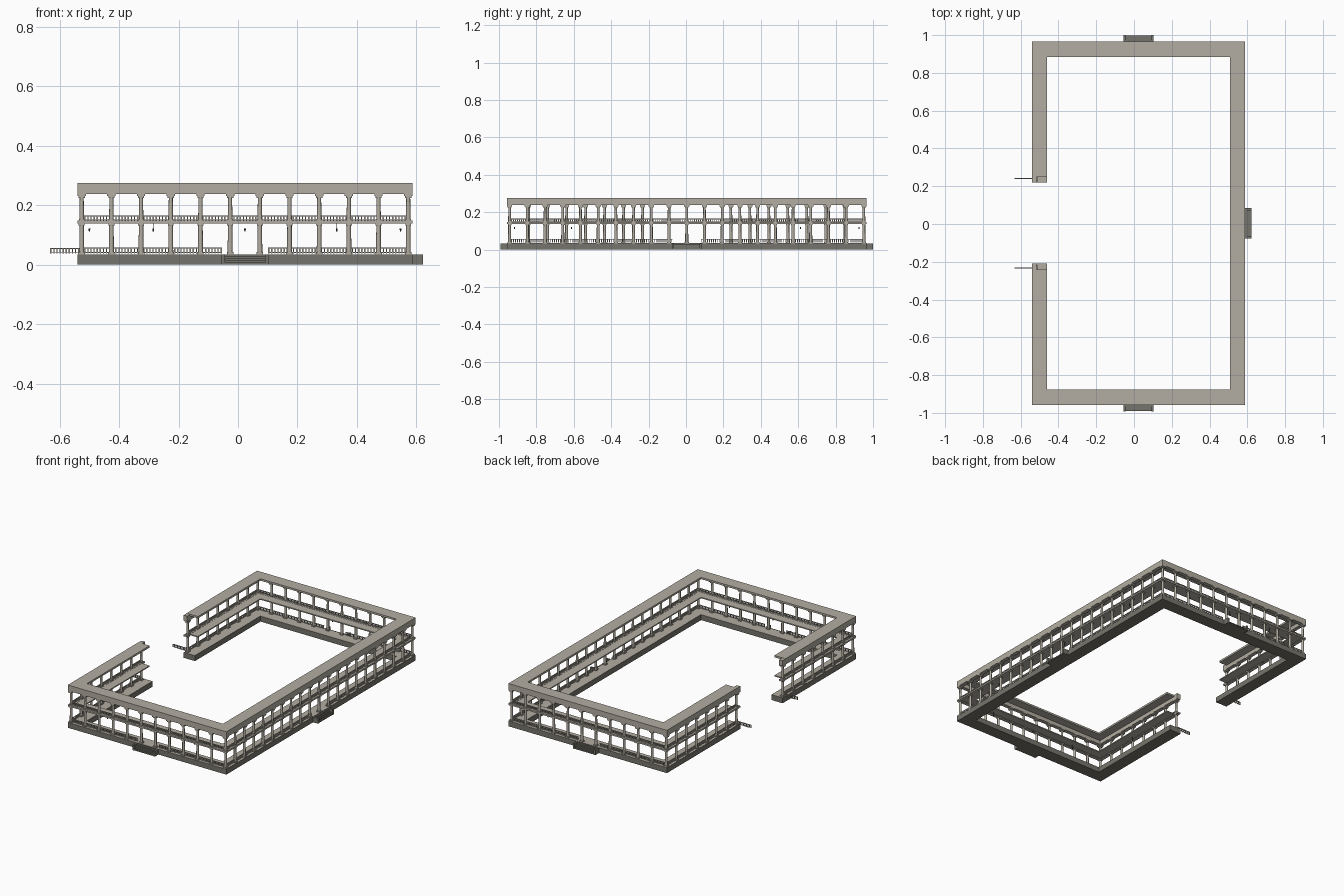
import bpy, bmesh
from mathutils import Matrix, Vector

if "Cube" in bpy.data.objects:
    bpy.data.objects.remove(bpy.data.objects["Cube"], do_unlink=True)


def material(name, rgb):
    m = bpy.data.materials.new(name)
    m.use_nodes = True
    m.diffuse_color = (*rgb, 1)
    m.node_tree.nodes["Principled BSDF"].inputs["Base Color"].default_value = (*rgb, 1)
    return m


STONE = material("pale stone", (0.45, 0.42, 0.36))
PLINTH = material("dark grey stone", (0.18, 0.175, 0.15))
METAL = material("dark metal", (0.06, 0.06, 0.055))

# Outer limits of the arcade and of the opening on its -x side
X0, X1, Y0, Y1 = -0.54, 0.587, -0.957, 0.965
GAP0, GAP1 = -0.21, 0.22
INSET = 0.014
CX0, CX1, CY0, CY1 = X0 + INSET, X1 - INSET, Y0 + INSET, Y1 - INSET
END0, END1 = -0.232, 0.24
BASE, FLOOR, FLOOR_TOP, BEAM, TOP = 0.034, 0.138, 0.148, 0.238, 0.275


def box(bm, x0, x1, y0, y1, z0, z1):
    size = Vector((x1 - x0, y1 - y0, z1 - z0))
    mid = Vector((x0 + x1, y0 + y1, z0 + z1)) / 2
    bmesh.ops.create_cube(bm, size=1, matrix=Matrix.Translation(mid) @ Matrix.Diagonal((*size, 1)))


def post(bm, x, y, w, z0, z1):
    box(bm, x - w / 2, x + w / 2, y - w / 2, y + w / 2, z0, z1)


def shaft(bm, x, y, r0, r1, z0, z1, sides=12):
    bmesh.ops.create_cone(bm, cap_ends=True, segments=sides, radius1=r0, radius2=r1, depth=z1 - z0,
                          matrix=Matrix.Translation((x, y, (z0 + z1) / 2)))


def finish(name, bm, mat, smooth=False):
    mesh = bpy.data.meshes.new(name)
    bm.to_mesh(mesh)
    bm.free()
    mesh.materials.append(mat)
    ob = bpy.data.objects.new(name, mesh)
    bpy.context.collection.objects.link(ob)
    if smooth:
        bpy.ops.object.select_all(action="DESELECT")
        ob.select_set(True)
        bpy.context.view_layer.objects.active = ob
        bpy.ops.object.shade_smooth_by_angle()
    return ob


def ring(name, mat, w, z0, z1, back=0.0, edge=0.0):
    """Strip of width w around the plan, open on -x; back shortens its two ends."""
    bm = bmesh.new()
    a, b, c, d = X0 + edge, X1 - edge, Y0 + edge, Y1 - edge
    box(bm, a, b, c, c + w, z0, z1)
    box(bm, a, b, d - w, d, z0, z1)
    box(bm, b - w, b, c + w, d - w, z0, z1)
    box(bm, a, a + w, c + w, GAP0 - back, z0, z1)
    box(bm, a, a + w, GAP1 + back, d - w, z0, z1)
    finish(name, bm, mat)


# Base, walkways and roof
ring("base", PLINTH, 0.08, 0, BASE)
ring("ground_walkway", STONE, 0.078, BASE, BASE + 0.001, edge=0.001)
ring("upper_floor_beam", STONE, 0.025, FLOOR, FLOOR_TOP)
ring("upper_walkway", STONE, 0.079, FLOOR + 0.002, FLOOR_TOP - 0.001, back=0.03, edge=0.001)
ring("roof_beam", STONE, 0.025, BEAM, TOP - 0.001)
ring("roof_slab", STONE, 0.08, TOP - 0.012, TOP, back=0.03)


# Column positions along each side
def spread(a, b, n):
    return [a + (b - a) * i / n for i in range(n + 1)]


spots = [(x, y) for x in spread(CX0, CX1, 11) for y in (CY0, CY1)]
spots += [(CX1, y) for y in spread(CY0, CY1, 20)[1:-1]]
spots += [(CX0, y) for y in spread(CY0, END0, 7)[1:]]
spots += [(CX0, y) for y in spread(END1, CY1, 7)[:-1]]

shafts, blocks = bmesh.new(), bmesh.new()
for x, y in spots:
    shaft(shafts, x, y, 0.0085, 0.0075, BASE, FLOOR)
    shaft(shafts, x, y, 0.0078, 0.0065, FLOOR_TOP, BEAM)
    post(blocks, x, y, 0.022, BASE, BASE + 0.008)
    post(blocks, x, y, 0.02, FLOOR - 0.006, FLOOR)
    post(blocks, x, y, 0.018, FLOOR_TOP, FLOOR_TOP + 0.005)
    post(blocks, x, y, 0.021, BEAM - 0.014, BEAM - 0.007)
    post(blocks, x, y, 0.028, BEAM - 0.007, BEAM)
finish("column_shafts", shafts, STONE, smooth=True)
finish("column_caps_and_feet", blocks, STONE)


# Railings with evenly spaced balusters
def railing(bm, p, q, z, h=0.018):
    p, q = Vector(p), Vector(q)
    n = max(1, round((q - p).length / 0.0105))
    t = 0.0025
    for z0, z1 in ((z + 0.002, z + 0.004), (z + h - 0.004, z + h)):
        box(bm, min(p.x, q.x) - t, max(p.x, q.x) + t, min(p.y, q.y) - t, max(p.y, q.y) + t, z0, z1)
    for i in range(n + 1):
        s = p.lerp(q, i / n)
        post(bm, s.x, s.y, 0.0042, z, z + h - 0.003)


MX, MY, HALF = (X0 + X1) / 2, (Y0 + Y1) / 2, 0.08
lower, upper, entry = bmesh.new(), bmesh.new(), bmesh.new()
for y in (CY0, CY1):
    railing(upper, (CX0, y), (CX1, y), FLOOR_TOP)
    railing(lower, (CX0, y), (MX - HALF, y), BASE + 0.004, 0.02)
    railing(lower, (MX + HALF, y), (CX1, y), BASE + 0.004, 0.02)
railing(upper, (CX1, CY0), (CX1, CY1), FLOOR_TOP)
railing(lower, (CX1, CY0), (CX1, MY - HALF), BASE + 0.004, 0.02)
railing(lower, (CX1, MY + HALF), (CX1, CY1), BASE + 0.004, 0.02)
for a, b in ((CY0, END0), (END1, CY1)):
    railing(upper, (CX0, a), (CX0, b), FLOOR_TOP)
    railing(lower, (CX0, a), (CX0, b), BASE + 0.004, 0.02)
for y in (END0, END1):
    railing(entry, (-0.63, y), (CX0, y), BASE + 0.003, 0.02)
finish("lower_railings", lower, STONE)
finish("upper_railings", upper, STONE)
finish("entrance_railings", entry, STONE)


# Steps with side walls, made facing -y and then turned into place
def steps(name, x, y, turn):
    bm = bmesh.new()
    depth, count = 0.036, 4
    for i in range(count):
        box(bm, -HALF + 0.012, HALF - 0.012, -depth + 0.002 + i * 0.008, 0,
            i * 0.0075, (i + 1) * 0.0075)
    for s in (-1, 1):
        a, b = sorted((s * HALF, s * (HALF - 0.012)))
        box(bm, a, b, -depth, 0, 0, BASE)
    ob = finish(name, bm, PLINTH)
    ob.location = (x, y, 0)
    ob.rotation_euler.z = turn


quarter = 1.5708
steps("front_steps", MX, Y0, 0)
steps("back_steps", MX, Y1, 2 * quarter)
steps("left_steps", X1, MY, quarter)

# Hanging lamps along the middle of the lower walkway
lamps = bmesh.new()
mid = 0.04
places = [(x, y) for x in (-0.285, MX, 0.332) for y in (Y0 + mid, Y1 - mid)]
places += [(X1 - mid, y) for y in (-0.612, MY, 0.612)]
places += [(X0 + mid, y) for y in (-0.612, 0.612)]
for x, y in places:
    post(lamps, x, y, 0.001, 0.121, FLOOR + 0.003)
    shaft(lamps, x, y, 0.0025, 0.0035, 0.111, 0.122, 6)
finish("hanging_lamps", lamps, METAL)
